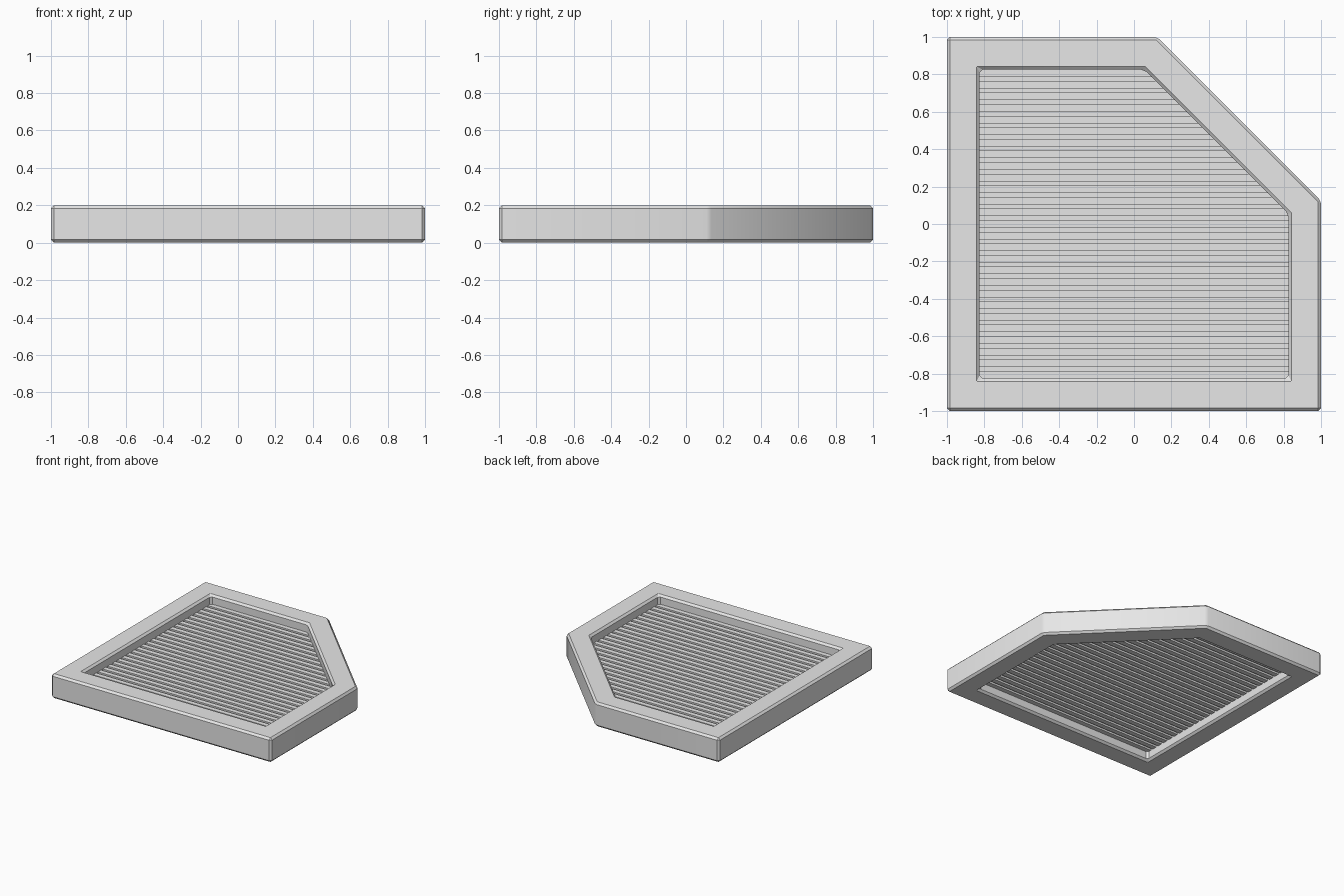
import bpy
import bmesh
from mathutils import Vector

cube = bpy.data.objects.get("Cube")
if cube:
    bpy.data.objects.remove(cube)

HEIGHT = 0.2
BEVEL = 0.016
CORNER = 0.125      # where the cut corner meets the straight sides
OPENING = 0.825     # half width of the opening
INNER_CORNER = 0.055

grey = bpy.data.materials.new("light_grey")
grey.use_nodes = True
colour = (0.8, 0.8, 0.8, 1)
grey.diffuse_color = colour
grey.node_tree.nodes["Principled BSDF"].inputs["Base Color"].default_value = colour


def make_object(name, bm):
    bmesh.ops.recalc_face_normals(bm, faces=bm.faces)
    mesh = bpy.data.meshes.new(name)
    bm.to_mesh(mesh)
    bm.free()
    mesh.materials.append(grey)
    obj = bpy.data.objects.new(name, mesh)
    bpy.context.collection.objects.link(obj)
    return obj


def outline(half, cut):
    """Square with its back left corner cut off."""
    return [(-half, -half), (half, -half), (half, cut), (cut, half), (-half, half)]


# Frame: a ring between two outlines, with chamfered edges
bm = bmesh.new()
loops = {}
for key, points in (("out", outline(1, CORNER)), ("in", outline(OPENING, INNER_CORNER))):
    for z in (0, HEIGHT):
        loops[key, z] = [bm.verts.new((x, y, z)) for x, y in points]
pairs = ((("out", 0), ("out", HEIGHT)), (("in", 0), ("in", HEIGHT)),
         (("out", 0), ("in", 0)), (("out", HEIGHT), ("in", HEIGHT)))
for first, second in pairs:
    a, b = loops[first], loops[second]
    for i in range(len(a)):
        j = (i + 1) % len(a)
        bm.faces.new((a[i], a[j], b[j], b[i]))
frame = make_object("frame", bm)
bevel = frame.modifiers.new("chamfer", "BEVEL")
bevel.width = BEVEL
bevel.segments = 1
bevel.limit_method = "ANGLE"
bpy.context.view_layer.objects.active = frame
frame.select_set(True)
bpy.ops.object.modifier_apply(modifier="chamfer")
bpy.ops.object.shade_smooth_by_angle()

# Ribbed panel: wide ribs and narrow grooves on both sides, trimmed at the cut corner
RIBS = 27
PITCH = 0.062
RIB = 0.04
MIDDLE = HEIGHT / 2
RIB_HALF = 0.025
CORE_HALF = 0.01

top = []
for i in range(RIBS):
    centre = (i - (RIBS - 1) / 2) * PITCH
    a, b = centre - RIB / 2, centre + RIB / 2
    top += [(a, CORE_HALF), (a, RIB_HALF), (b, RIB_HALF), (b, CORE_HALF)]
top = top[1:-1]
section = top + [(y, -h) for y, h in reversed(top)]

bm = bmesh.new()
end = bm.faces.new([bm.verts.new((-OPENING, y, MIDDLE + h)) for y, h in section])
extruded = bmesh.ops.extrude_face_region(bm, geom=[end])["geom"]
bmesh.ops.translate(bm, vec=(2 * OPENING, 0, 0),
                    verts=[v for v in extruded if isinstance(v, bmesh.types.BMVert)])
bmesh.ops.bisect_plane(bm, geom=bm.verts[:] + bm.edges[:] + bm.faces[:],
                       plane_co=Vector((OPENING, INNER_CORNER, 0)),
                       plane_no=Vector((1, 1, 0)), clear_outer=True)
make_object("ribbed_panel", bm)
